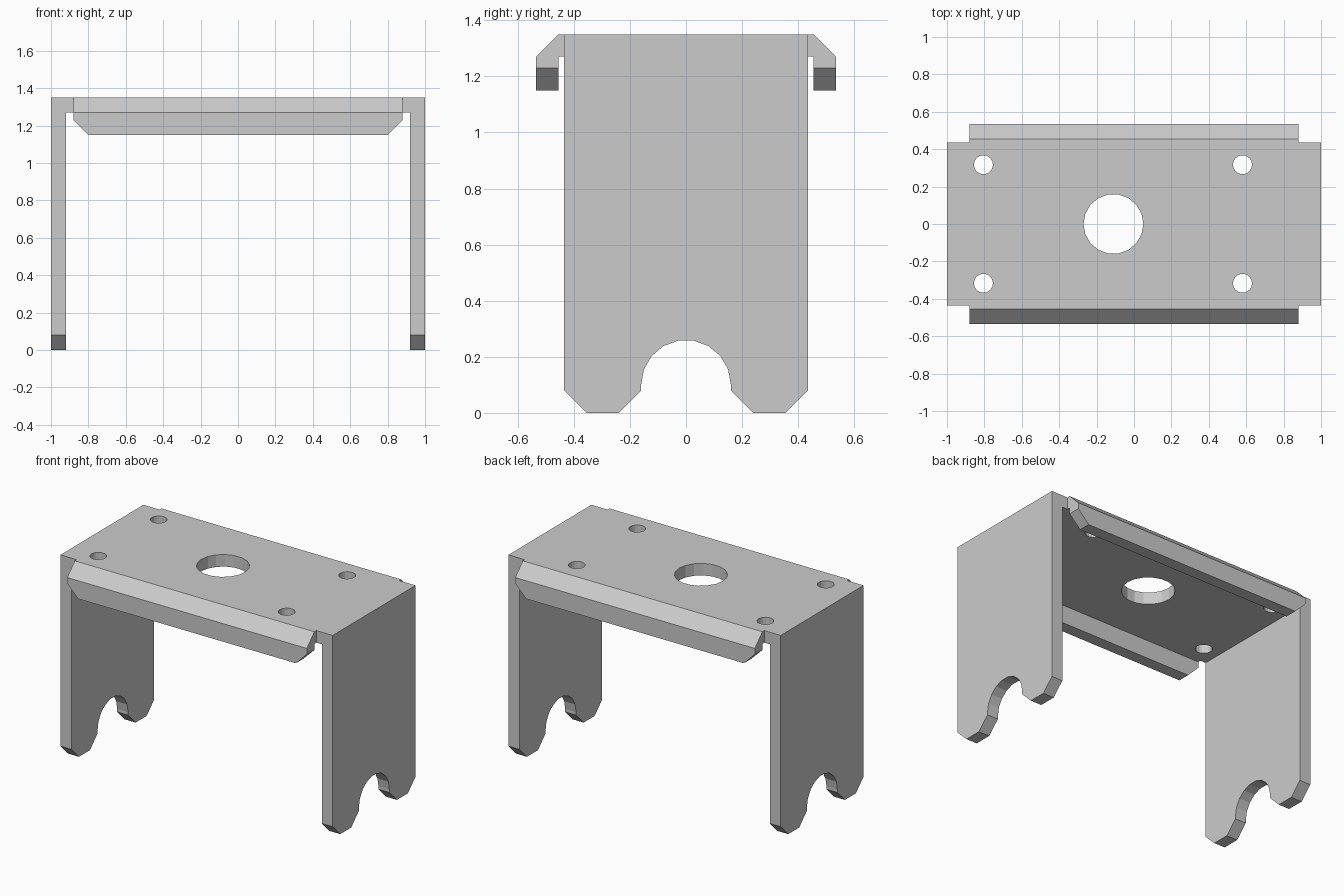
import bpy, bmesh
from math import sin, cos, radians

if "Cube" in bpy.data.objects:
    bpy.data.objects.remove(bpy.data.objects["Cube"])


def prism(name, pts, axis, lo, hi):
    """Extrude a closed 2D profile along one axis (the other two keep their order)."""
    def place(p, t):
        c = list(p)
        c.insert(axis, t)
        return c
    bm = bmesh.new()
    a = [bm.verts.new(place(p, lo)) for p in pts]
    b = [bm.verts.new(place(p, hi)) for p in pts]
    bm.faces.new(a)
    bm.faces.new(b[::-1])
    n = len(pts)
    for i in range(n):
        bm.faces.new((a[i], b[i], b[(i + 1) % n], a[(i + 1) % n]))
    bmesh.ops.recalc_face_normals(bm, faces=bm.faces)
    mesh = bpy.data.meshes.new(name)
    bm.to_mesh(mesh)
    bm.free()
    ob = bpy.data.objects.new(name, mesh)
    bpy.context.collection.objects.link(ob)
    return ob


def combine(target, tool, operation):
    """Apply a boolean and remove the tool object."""
    mod = target.modifiers.new("bool", 'BOOLEAN')
    mod.operation, mod.solver, mod.object = operation, 'EXACT', tool
    bpy.context.view_layer.objects.active = target
    bpy.ops.object.modifier_apply(modifier=mod.name)
    bpy.data.objects.remove(tool, do_unlink=True)


def mirrored(half):
    """Close a half profile across the first coordinate."""
    return half + [(-x, y) for x, y in reversed(half)]


def arc(cx, cy, r, angles):
    return [(cx + r * cos(radians(a)), cy + r * sin(radians(a))) for a in angles]


X, Y, Z = 0, 1, 2

# Plate and two legs: U profile seen from the front
bracket = prism("bracket", mirrored([(0.92, 1.27), (0.92, 0), (1, 0), (1, 1.35)]),
                Y, -0.435, 0.435)

# Bent flanges along the front and back: hat profile seen from the side
flanges = prism("flanges", mirrored([(0.455, 1.27), (0.455, 1.15), (0.535, 1.15),
                                     (0.535, 1.27), (0.455, 1.35)]), X, -0.88, 0.88)
combine(bracket, flanges, 'UNION')

# Arched notch in the foot of each leg
notch = prism("notch_cutter", mirrored([(0.26, -0.02), (0.16, 0.08)]
              + arc(0, 0.10, 0.16, range(0, 90, 20))), X, -1.1, 1.1)
combine(bracket, notch, 'DIFFERENCE')

# Chamfered foot corners and flange ends
for s in (-1, 1):
    foot = prism("foot_cutter", [(s * 0.335, -0.02), (s * 0.455, 0.10), (s * 0.455, -0.02)],
                 X, -1.1, 1.1)
    combine(bracket, foot, 'DIFFERENCE')
    end = prism("flange_end_cutter", [(s * 0.79, 1.14), (s * 0.89, 1.24), (s * 0.89, 1.14)],
                Y, -0.6, 0.6)
    combine(bracket, end, 'DIFFERENCE')

# Central opening and four screw holes
holes = [(-0.11, 0, 0.16)] + [(x, y, 0.051) for x in (-0.805, 0.58) for y in (-0.317, 0.317)]
for x, y, r in holes:
    hole = prism("hole_cutter", arc(x, y, r, range(0, 360, 20)), Z, 1.2, 1.4)
    combine(bracket, hole, 'DIFFERENCE')
